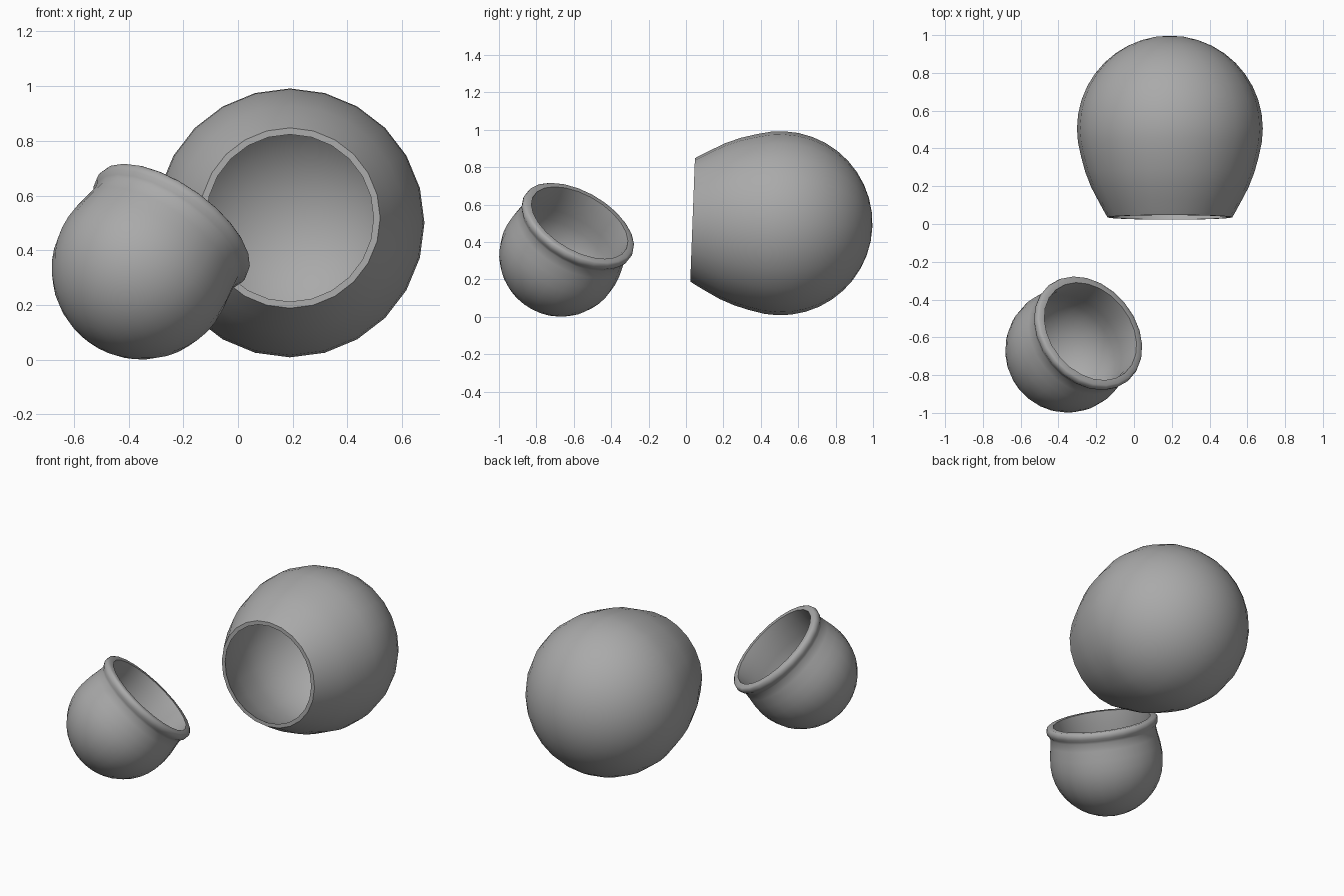
import bpy, bmesh
from math import sin, cos, pi, radians
from mathutils import Vector

cube = bpy.data.objects.get("Cube")
if cube:
    bpy.data.objects.remove(cube, do_unlink=True)

SIDES = 24

grey = bpy.data.materials.new("mid grey")
grey.use_nodes = True
grey.diffuse_color = (0.4, 0.4, 0.4, 1)
grey.node_tree.nodes["Principled BSDF"].inputs["Base Color"].default_value = (0.4, 0.4, 0.4, 1)


def dome(radius, steps=10):
    """Quarter arc from the pole to just below the widest ring."""
    return [(radius * sin(pi / 2 * i / steps), -radius * cos(pi / 2 * i / steps))
            for i in range(steps + 1)]


def vessel(name, outer_radius, outer_wall, inner_radius, inner_wall, centre, axis):
    """Lathe a hollow round-bottomed vessel that opens along axis."""
    profile = dome(outer_radius) + outer_wall + inner_wall + dome(inner_radius)[::-1]
    bm = bmesh.new()
    verts = [bm.verts.new((r, 0, z)) for r, z in profile]
    edges = [bm.edges.new(pair) for pair in zip(verts, verts[1:])]
    bmesh.ops.spin(bm, geom=verts + edges, cent=(0, 0, 0), axis=(0, 0, 1),
                   angle=2 * pi, steps=SIDES)
    bmesh.ops.remove_doubles(bm, verts=bm.verts, dist=0.0005)
    bmesh.ops.recalc_face_normals(bm, faces=bm.faces)
    mesh = bpy.data.meshes.new(name)
    bm.to_mesh(mesh)
    bm.free()
    mesh.materials.append(grey)
    mesh.shade_smooth()
    mesh.set_sharp_from_angle(angle=radians(42))
    obj = bpy.data.objects.new(name, mesh)
    bpy.context.collection.objects.link(obj)
    obj.location = centre
    obj.rotation_mode = 'QUATERNION'
    obj.rotation_quaternion = Vector(axis).to_track_quat('Z', 'Y')
    return obj


# Large globe lying on its side, mouth to the front
vessel("globe_bowl", 0.492,
       [(0.487, 0.07), (0.47, 0.15), (0.448, 0.23), (0.417, 0.31),
        (0.375, 0.39), (0.342, 0.45), (0.33, 0.47)],
       0.465,
       [(0.306, 0.47), (0.318, 0.45), (0.35, 0.39), (0.391, 0.31),
        (0.422, 0.23), (0.444, 0.15), (0.46, 0.07)],
       (0.19, 0.505, 0.5), (0, -1, 0.038))

# Small tilted cup with a rolled lip
vessel("tilted_cup", 0.331,
       [(0.327, 0.06), (0.317, 0.12), (0.311, 0.165), (0.317, 0.18),
        (0.327, 0.195), (0.329, 0.21), (0.325, 0.225), (0.316, 0.232)],
       0.295,
       [(0.286, 0.232), (0.282, 0.16), (0.29, 0.07)],
       (-0.351, -0.668, 0.331), (0.52, 0.43, 0.74))
